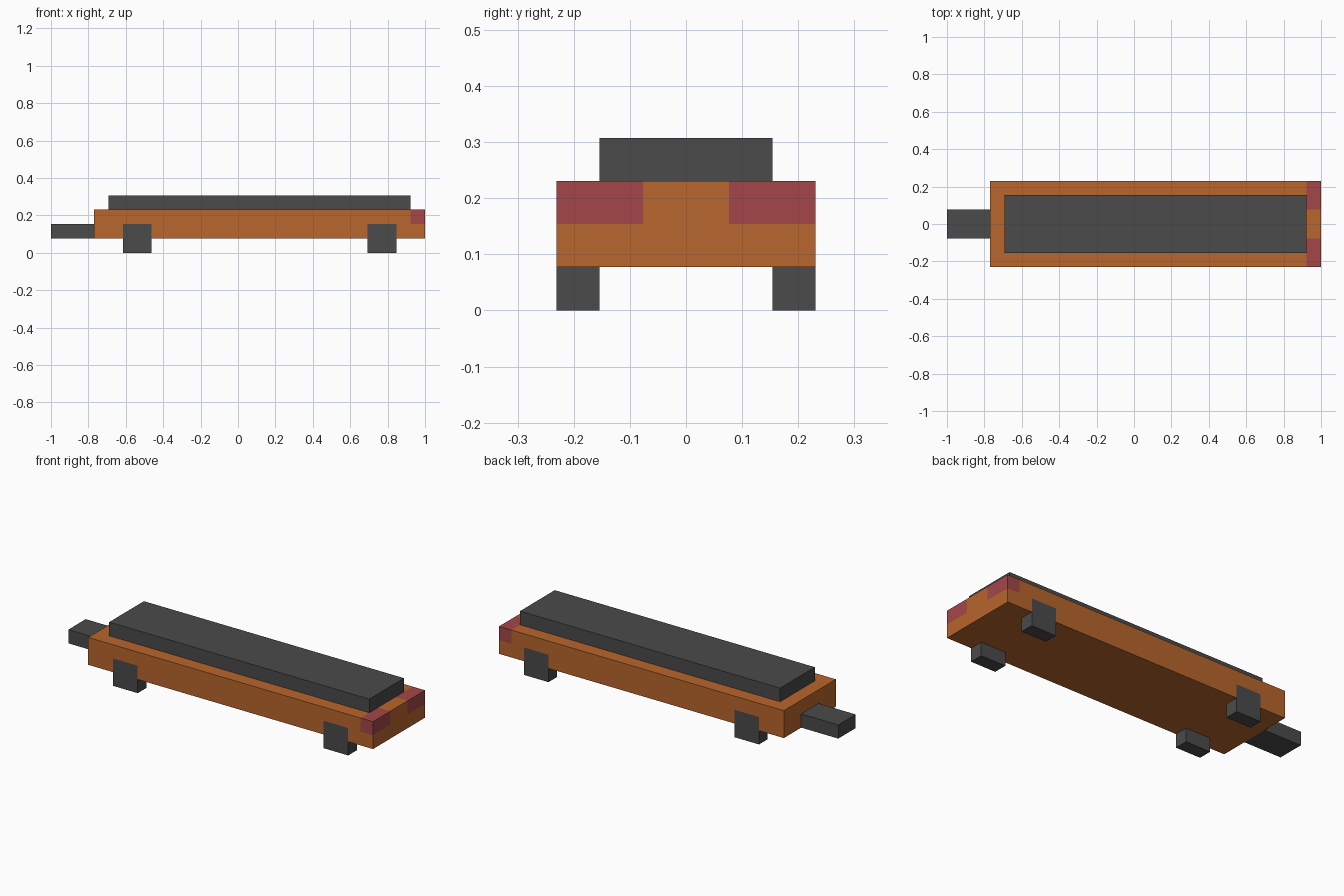
import bpy
import bmesh
from mathutils import Vector

if "Cube" in bpy.data.objects:
    bpy.data.objects.remove(bpy.data.objects["Cube"])

U = 2 / 26  # one building block


def material(name, rgb):
    m = bpy.data.materials.new(name)
    m.diffuse_color = (*rgb, 1)
    m.use_nodes = True
    m.node_tree.nodes["Principled BSDF"].inputs["Base Color"].default_value = m.diffuse_color
    return m


ORANGE = material("orange paint", (0.479, 0.133, 0.026))
GREY = material("dark grey", (0.069, 0.069, 0.069))
RED = material("red light", (0.370, 0.062, 0.065))


def box(name, lo, hi, mats, cuts=(), rule=None):
    """Box between two corners in blocks, optionally cut by planes and coloured by rule."""
    bm = bmesh.new()
    bmesh.ops.create_cube(bm, size=1)
    lo, hi = Vector(lo), Vector(hi)
    for v in bm.verts:
        v.co = [lo[i] + (v.co[i] + 0.5) * (hi[i] - lo[i]) for i in range(3)]
    for axis, value in cuts:
        normal = Vector((0, 0, 0))
        normal[axis] = 1
        bmesh.ops.bisect_plane(bm, geom=bm.verts[:] + bm.edges[:] + bm.faces[:],
                               plane_co=normal * value, plane_no=normal)
    if rule:
        for f in bm.faces:
            f.material_index = rule(f.calc_center_median(), f.normal)
    bmesh.ops.scale(bm, vec=(U, U, U), verts=bm.verts)
    mesh = bpy.data.meshes.new(name)
    bm.to_mesh(mesh)
    bm.free()
    for m in mats:
        mesh.materials.append(m)
    obj = bpy.data.objects.new(name, mesh)
    bpy.context.collection.objects.link(obj)
    return obj


AXLES = ((-8, -6), (9, 11))  # x range of each wheel pair


def body_colour(c, n):
    # rear corner lights on the upper end
    if c.x > 12 and abs(c.y) > 1 and c.z > 2:
        return 2
    # flush wheel faces on the lower sides
    if c.z < 2 and abs(n.y) > 0.5 and any(a < c.x < b for a, b in AXLES):
        return 1
    return 0


# Body with wheel faces and corner lights cut into its surface
box("body", (-10, -3, 1), (13, 3, 3), (ORANGE, GREY, RED),
    [(0, x) for x in (-8, -6, 9, 11, 12)] + [(1, -1), (1, 1), (2, 2)], body_colour)

# Raised deck and front bar
box("top_deck", (-9, -2, 3), (12, 2, 4), (GREY,))
box("front_bar", (-13, -1, 1), (-10, 1, 2), (GREY,))

# Wheels below the body
for end, (a, b) in zip(("front", "rear"), AXLES):
    for side, y in (("right", -3), ("left", 2)):
        box(f"{end}_{side}_wheel", (a, y, 0), (b, y + 1, 1), (GREY,))
